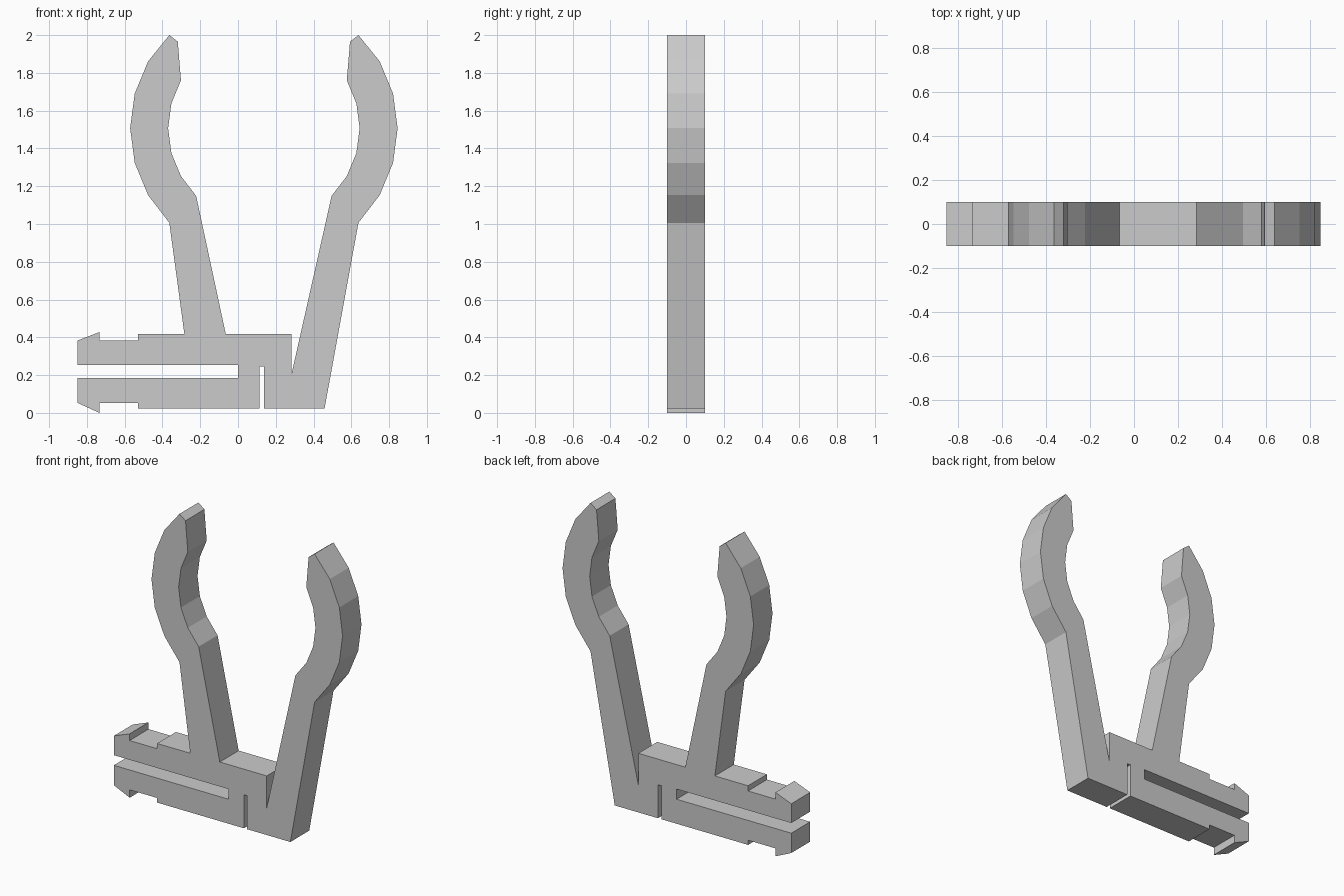
import bpy, bmesh
from math import sin, cos, radians

if "Cube" in bpy.data.objects:
    bpy.data.objects.remove(bpy.data.objects["Cube"])

CX, CZ = 0.137, 1.507        # centre of the gripped circle
R_OUT, R_IN = 0.708, 0.507   # outer and inner jaw radii
HALF = 0.1                   # half thickness


def arc(r, start, end, side):
    """Points every 15 degrees on the jaw; side -1 is left, 1 is right."""
    step = 15 if end > start else -15
    return [(CX + side * r * cos(radians(a)), min(2.0, CZ + r * sin(radians(a))))
            for a in range(start, end + step, step)]


def jaw(side):
    """Jaw outline from the outer root, over the tip, to the inner root."""
    tip = (CX + side * 0.456, 1.966)
    return arc(R_OUT, -45, 45, side) + [tip] + arc(R_IN, 30, -45, side)


# Upper snap prong, from the body to the slot
upper_prong = [(-0.53, 0.383), (-0.733, 0.383), (-0.733, 0.428),
               (-0.85, 0.383), (-0.85, 0.254), (0.0, 0.254)]
# Lower snap prong, from the slot back to the body
lower_prong = [(0.0, 0.186), (-0.85, 0.186), (-0.85, 0.053), (-0.733, 0.0),
               (-0.733, 0.053), (-0.53, 0.053), (-0.53, 0.022)]
# Narrow relief slit in the underside
slit = [(0.113, 0.022), (0.113, 0.246), (0.138, 0.246), (0.138, 0.022)]

profile = ([(-0.53, 0.418)] + upper_prong + lower_prong + slit
           + [(0.458, 0.022)] + jaw(1)                        # right arm
           + [(0.283, 0.204), (0.283, 0.418), (-0.065, 0.418)]
           + jaw(-1)[::-1] + [(-0.284, 0.418)])               # left arm

# Extrude the outline through the thickness
bm = bmesh.new()
face = bm.faces.new([bm.verts.new((x, -HALF, z)) for x, z in profile])
ext = bmesh.ops.extrude_face_region(bm, geom=[face], use_keep_orig=True)
verts = [g for g in ext["geom"] if isinstance(g, bmesh.types.BMVert)]
bmesh.ops.translate(bm, vec=(0, 2 * HALF, 0), verts=verts)
bmesh.ops.recalc_face_normals(bm, faces=bm.faces)
mesh = bpy.data.meshes.new("spring_clip")
bm.to_mesh(mesh)
bm.free()
bpy.context.collection.objects.link(bpy.data.objects.new("spring_clip", mesh))
